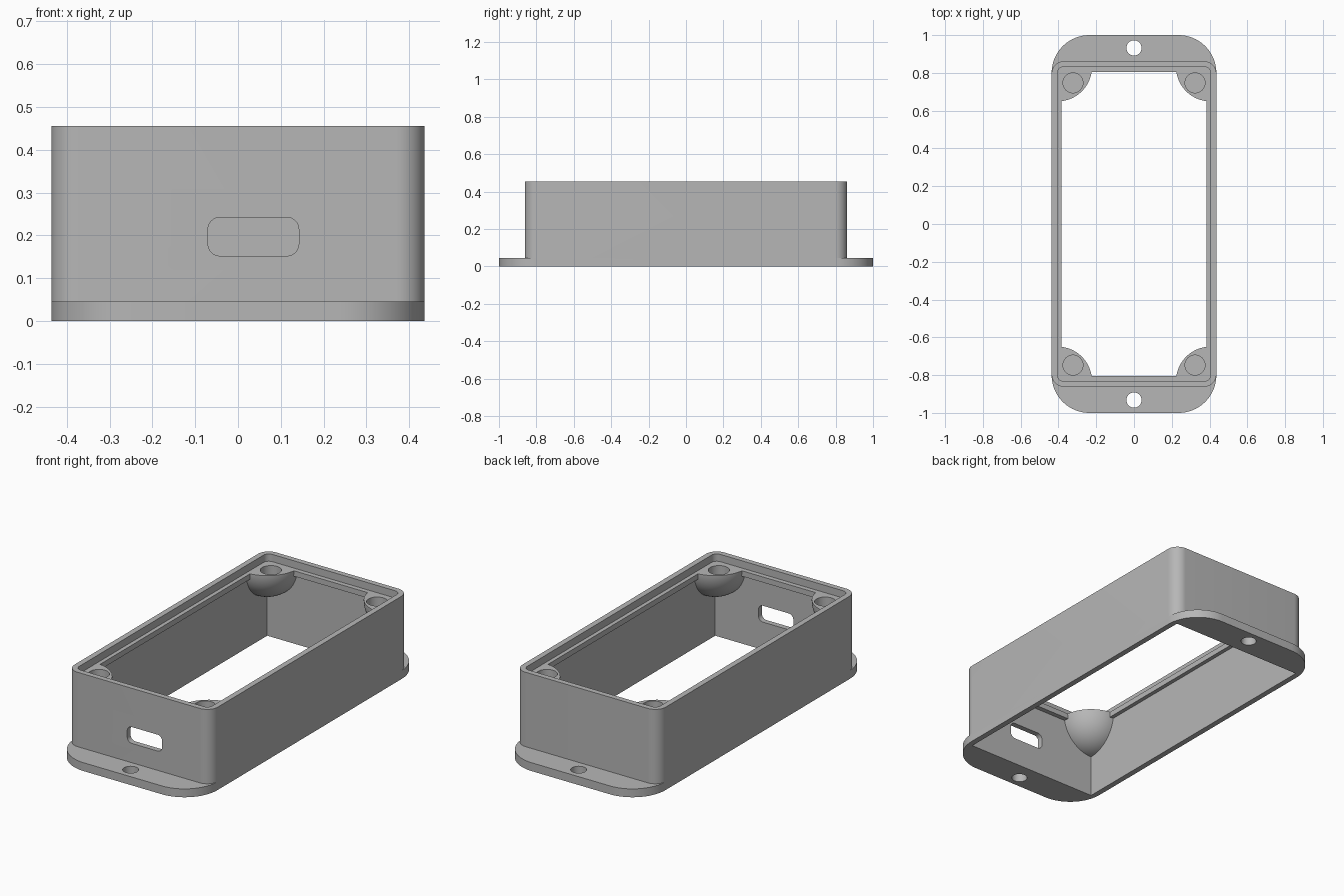
import bpy, bmesh
from math import cos, sin, pi, radians
from mathutils import Matrix, Vector

cube = bpy.data.objects.get("Cube")
if cube:
    bpy.data.objects.remove(cube, do_unlink=True)

grey = bpy.data.materials.new("light_grey_plastic")
grey.use_nodes = True
colour = (0.47, 0.47, 0.47, 1)
grey.diffuse_color = colour
grey.node_tree.nodes["Principled BSDF"].inputs["Base Color"].default_value = colour

HX, HY, TOP = 0.436, 0.862, 0.455      # outer half sizes and height
IX, IY = 0.405, 0.832                  # inside faces of the thin walls
LEDGE, LIP = 0.415, 0.385              # top and underside of the inner lip


def to_object(name, bm):
    bmesh.ops.recalc_face_normals(bm, faces=bm.faces)
    mesh = bpy.data.meshes.new(name)
    bm.to_mesh(mesh)
    bm.free()
    mesh.materials.append(grey)
    obj = bpy.data.objects.new(name, mesh)
    bpy.context.scene.collection.objects.link(obj)
    return obj


def prism(name, hx, hy, r, z0, z1, centre=(0, 0), steps=12, turn=None):
    """Upright block with rounded vertical corners (r = 0 gives sharp ones)."""
    bm = bmesh.new()
    pts = []
    for i, (sx, sy) in enumerate([(1, 1), (-1, 1), (-1, -1), (1, -1)]):
        for k in range(steps + 1 if r else 1):
            a = (i + k / steps) * pi / 2
            pts.append((centre[0] + sx * (hx - r) + r * cos(a),
                        centre[1] + sy * (hy - r) + r * sin(a), z0))
    face = bm.faces.new([bm.verts.new(p) for p in pts])
    new = bmesh.ops.extrude_face_region(bm, geom=[face])["geom"]
    bmesh.ops.translate(bm, vec=(0, 0, z1 - z0),
                        verts=[v for v in new if isinstance(v, bmesh.types.BMVert)])
    bmesh.ops.remove_doubles(bm, verts=bm.verts, dist=1e-5)
    if turn:
        bm.transform(turn)
    return to_object(name, bm)


def peg(name, x, y, r, z0, z1):
    bm = bmesh.new()
    bmesh.ops.create_cone(bm, cap_ends=True, segments=40, radius1=r, radius2=r,
                          depth=z1 - z0, matrix=Matrix.Translation((x, y, (z0 + z1) / 2)))
    return to_object(name, bm)


def corner_boss(sx, sy, r=0.183):
    """Part of a ball centred on an inner corner, trimmed inside the walls."""
    bm = bmesh.new()
    bmesh.ops.create_uvsphere(bm, u_segments=64, v_segments=33, radius=r,
                              matrix=Matrix.Translation((sx * IX, sy * IY, LEDGE)))
    inset = 0.01
    for co, no in [((sx * (IX + inset), 0, 0), (sx, 0, 0)),
                   ((0, sy * (IY + inset), 0), (0, sy, 0)),
                   ((0, 0, LEDGE + inset), (0, 0, 1))]:
        bmesh.ops.bisect_plane(bm, geom=bm.verts[:] + bm.edges[:] + bm.faces[:],
                               plane_co=Vector(co), plane_no=Vector(no), clear_outer=True)
        bmesh.ops.holes_fill(bm, edges=[e for e in bm.edges if e.is_boundary], sides=0)
    return to_object("corner_boss", bm)


def combine(target, tool, operation):
    mod = target.modifiers.new("combine", 'BOOLEAN')
    mod.operation = operation
    mod.solver = 'EXACT'
    mod.object = tool
    bpy.context.view_layer.objects.active = target
    bpy.ops.object.modifier_apply(modifier=mod.name)
    bpy.data.objects.remove(tool, do_unlink=True)


# Mounting flange and box shell
box = prism("enclosure_box", HX, 1, 0.2, 0, 0.046, steps=20)
combine(box, prism("shell", HX, HY, 0.065, 0.02, TOP), 'UNION')

# Open cavity and the narrower opening that leaves a lip
combine(box, prism("cavity", IX, IY, 0, -0.1, LIP), 'DIFFERENCE')
combine(box, prism("lip_opening", IX - 0.022, IY - 0.026, 0, LIP - 0.02, 0.6), 'DIFFERENCE')

# Screw bosses in the four corners
corners = [(sx, sy) for sx in (-1, 1) for sy in (-1, 1)]
for sx, sy in corners:
    combine(box, corner_boss(sx, sy), 'UNION')

# Lid recess trims the bosses level with the lip
combine(box, prism("lid_recess", IX, IY, 0.032, LEDGE, 0.6), 'DIFFERENCE')

# Blind screw holes
for sx, sy in corners:
    combine(box, peg("screw_hole", sx * 0.323, sy * 0.747, 0.053, LEDGE - 0.06, 0.6), 'DIFFERENCE')

# Mounting holes in the flange ears
for sy in (-1, 1):
    combine(box, peg("mounting_hole", 0, sy * 0.932, 0.04, -0.1, 0.1), 'DIFFERENCE')

# Cable slot in the front wall
combine(box, prism("cable_slot", 0.106, 0.045, 0.028, 0.75, 0.95, centre=(0.036, 0.197),
                   turn=Matrix.Rotation(pi / 2, 4, 'X')), 'DIFFERENCE')

bpy.ops.object.select_all(action='DESELECT')
box.select_set(True)
bpy.context.view_layer.objects.active = box
bpy.ops.object.shade_smooth_by_angle(angle=radians(30))
